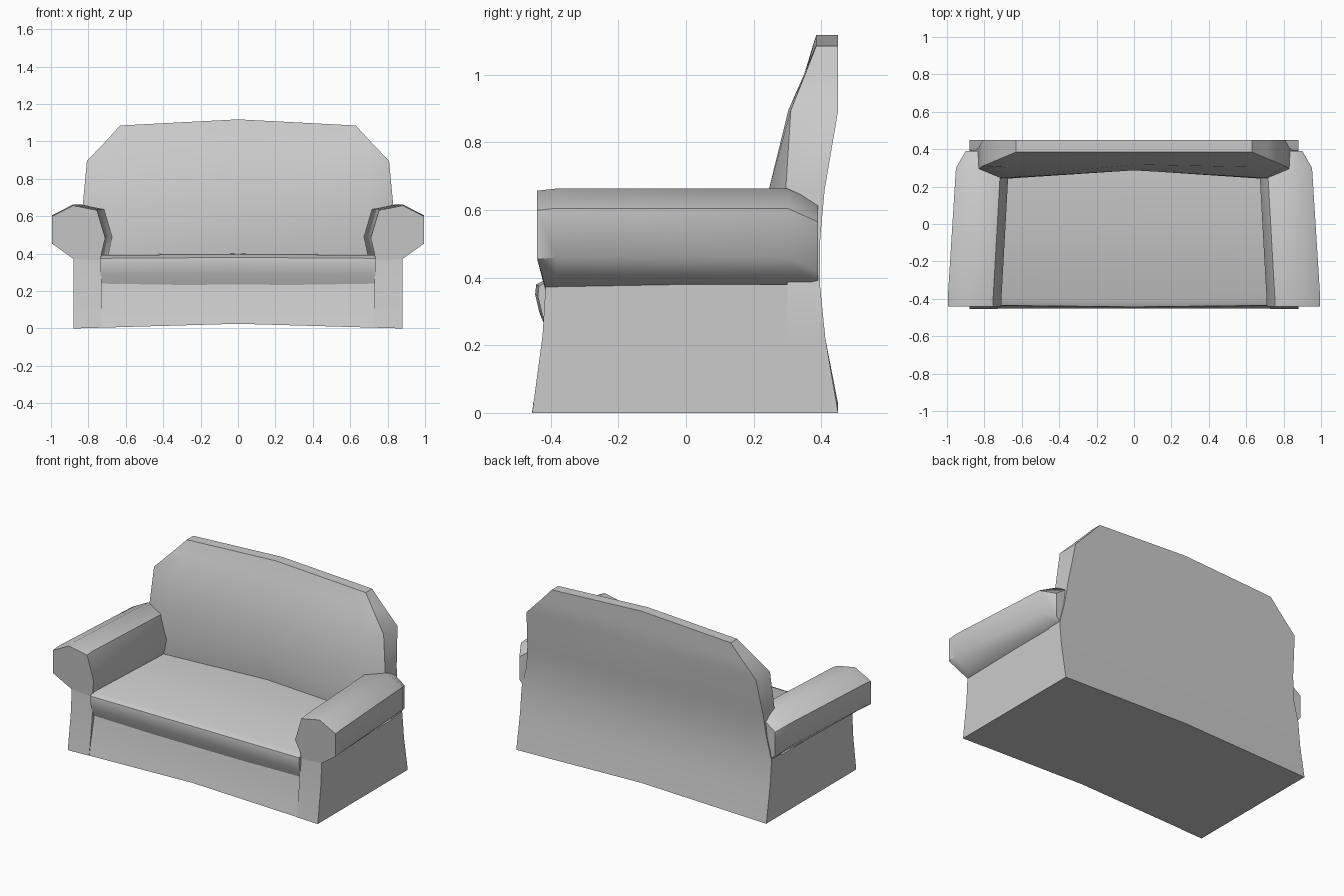
import bpy, bmesh, math

if "Cube" in bpy.data.objects:
    bpy.data.objects.remove(bpy.data.objects["Cube"])


def loft(name, rings, angle=40):
    """Skin a list of equal-length rings, cap both ends, smooth by angle."""
    bm = bmesh.new()
    rows = [[bm.verts.new(p) for p in r] for r in rings]
    n = len(rows[0])
    for a, b in zip(rows, rows[1:]):
        for i in range(n):
            j = (i + 1) % n
            bm.faces.new((a[i], a[j], b[j], b[i]))
    bm.faces.new(rows[0][::-1])
    bm.faces.new(rows[-1])
    bmesh.ops.recalc_face_normals(bm, faces=bm.faces)
    me = bpy.data.meshes.new(name)
    bm.to_mesh(me)
    bm.free()
    ob = bpy.data.objects.new(name, me)
    bpy.context.collection.objects.link(ob)
    bpy.ops.object.select_all(action='DESELECT')
    bpy.context.view_layer.objects.active = ob
    ob.select_set(True)
    bpy.ops.object.shade_smooth_by_angle(angle=math.radians(angle))
    return ob


# Base: flared front posts with a recessed panel between them
rings = []
for z, lift, post, panel in [(0, .025, -.455, -.453), (.05, 0, -.448, -.445),
                             (.23, 0, -.424, -.405), (.38, 0, -.415, -.39)]:
    half = [(.73, panel), (.73, post), (.88, post), (.88, .3)]
    ring = [(0, panel, z + lift)]
    ring += [(x, y, z + lift * (1 - x / .88)) for x, y in half]
    ring += [(0, .3, z + lift)]
    ring += [(-x, y, z + lift * (1 - x / .88)) for x, y in reversed(half)]
    rings.append(ring)
loft("base", rings)

# Seat cushion: rounded front roll, slightly crowned in the middle
profile = [(.32, .26), (-.40, .23), (-.425, .29), (-.438, .345),
           (-.435, .375), (-.40, .392), (.32, .395)]
loft("seat_cushion", [[(x, y - bulge, z + bulge * .6) for y, z in profile]
                      for x, bulge in [(-.735, 0), (0, .008), (.735, 0)]])

# Backrest: one concave back from floor to crest, dished front
# side z, centre lift, half width, front y at edge / shoulder / centre, back y
rows = [(0, .025, .88, .30, .30, .30, .45),
        (.22, 0, .88, .30, .30, .30, .412),
        (.38, 0, .88, .30, .24, .29, .396),
        (.52, 0, .845, .30, .24, .288, .397),
        (.66, 0, .83, .295, .245, .287, .41),
        (.895, .01, .808, .31, .303, .318, .45),
        (1.0, .02, .708, .352, .35, .358, .45),
        (1.085, .033, .63, .385, .385, .385, .45)]
rings = []
for z, lift, w, edge, shoulder, centre, back in rows:
    s = w * .85
    half = [(s, shoulder), (w, edge), (w, back)]
    ring = [(0, centre, z + lift)]
    ring += [(x, y, z + lift * (1 - x / w)) for x, y in half]
    ring += [(0, back, z + lift)]
    ring += [(-x, y, z + lift * (1 - x / w)) for x, y in reversed(half)]
    rings.append(ring)
loft("backrest", rings)

# Rolled arms: faceted scroll tapering toward the back, mirrored
scroll = [(.73, .36), (.73, .40), (.71, .49), (.755, .638), (.885, .663),
          (1.0, .605), (1.0, .46), (.88, .37)]
rings = []
for y, inner, outer, drop in [(-.44, .71, .995, .006), (-.385, .708, .995, 0),
                              (.30, .67, .952, 0), (.39, .70, .90, .04)]:
    ring = []
    for x, z in scroll:
        nx = inner + (x - .71) * (outer - inner) / .29
        low = z < .42
        ny = -.415 if low and y == -.44 else y
        ring.append((nx if z > .37 else max(nx, .72 if x < .8 else .86), ny,
                     z if low else z - drop))
    rings.append(ring)
arm = loft("arm", rings, 50)
m = arm.modifiers.new("Mirror", 'MIRROR')
m.use_mirror_merge = False
